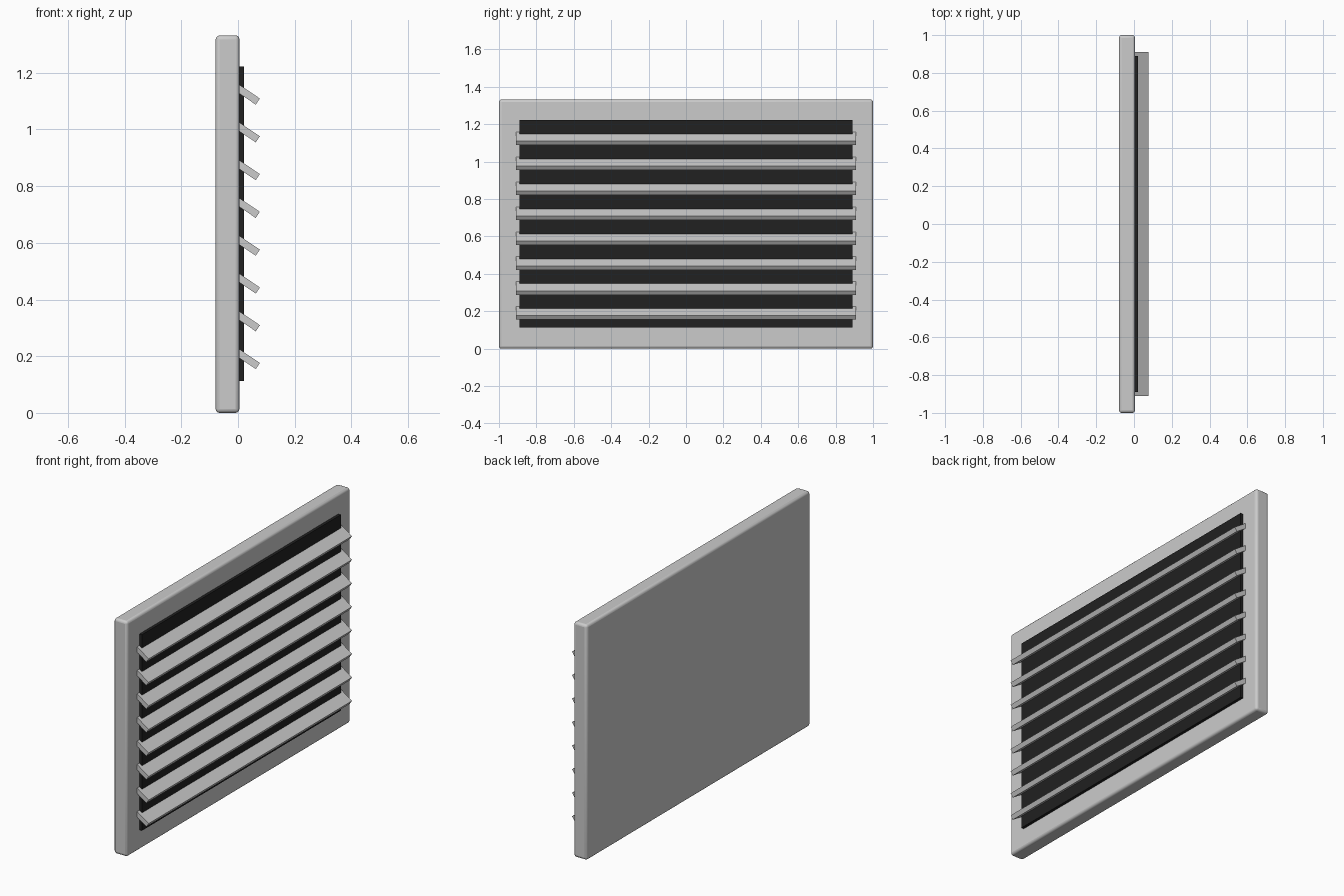
import bpy
from math import radians

if "Cube" in bpy.data.objects:
    bpy.data.objects.remove(bpy.data.objects["Cube"])


def box(name, lo, hi, tilt=0.0):
    """Box between two corners, optionally tilted about the y axis."""
    mid = [(a + b) / 2 for a, b in zip(lo, hi)]
    bpy.ops.mesh.primitive_cube_add(size=1, location=mid, rotation=(0, tilt, 0))
    ob = bpy.context.object
    ob.name = name
    ob.scale = [b - a for a, b in zip(lo, hi)]
    bpy.ops.object.transform_apply(location=False, rotation=False, scale=True)
    return ob


# Solid housing with softened edges
housing = box("housing", (-0.079, -1, 0), (0.005, 1, 1.332))
bevel = housing.modifiers.new("soft_edges", 'BEVEL')
bevel.width = 0.014
bevel.segments = 3
bpy.ops.object.shade_smooth_by_angle(angle=radians(40))

# Dark recess panel standing just proud of the housing
dark = bpy.data.materials.new("dark_panel")
dark.diffuse_color = (0.015, 0.015, 0.015, 1)
dark.use_nodes = True
dark.node_tree.nodes["Principled BSDF"].inputs["Base Color"].default_value = dark.diffuse_color
panel = box("dark_panel", (-0.02, -0.89, 0.113), (0.021, 0.89, 1.223))
panel.data.materials.append(dark)

# Eight tilted louvre slats
TILT, LENGTH, THICK = radians(34), 0.095, 0.026
for i in range(8):
    z = 0.192 + i * 0.1333
    x = 0.0305
    box(f"slat_{i + 1}",
        (x - LENGTH / 2, -0.91, z - THICK / 2),
        (x + LENGTH / 2, 0.91, z + THICK / 2), TILT)
